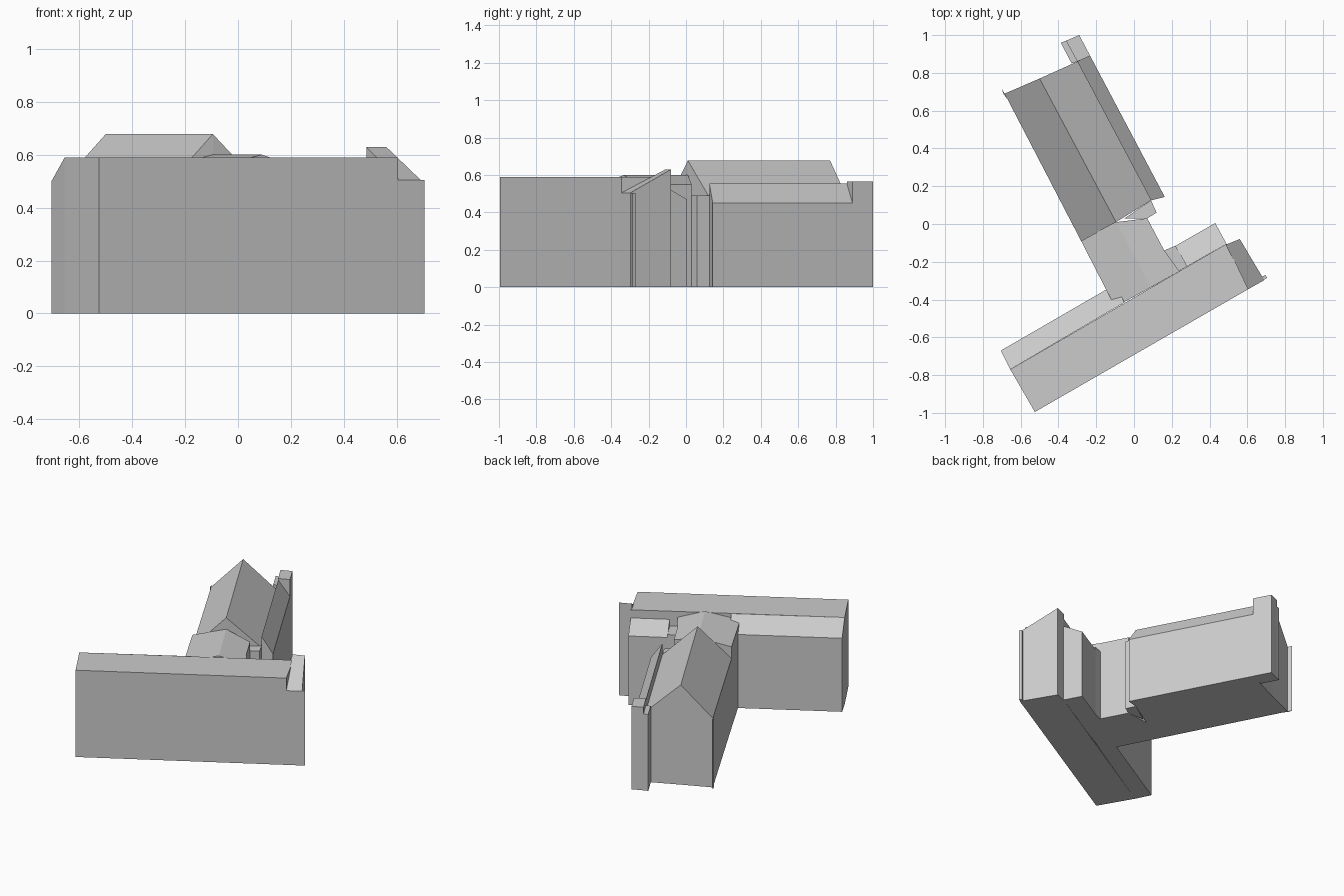
import bpy, bmesh

cube = bpy.data.objects.get("Cube")
if cube:
    bpy.data.objects.remove(cube, do_unlink=True)

grey = bpy.data.materials.new("plain_grey")
grey.use_nodes = True
colour = (0.6, 0.6, 0.6, 1)
grey.diffuse_color = colour
grey.node_tree.nodes["Principled BSDF"].inputs["Base Color"].default_value = colour


def block(name, *top):
    """Solid from the ground up to the roof outline, given as (x, y, z) corners."""
    bm = bmesh.new()
    upper = [bm.verts.new(p) for p in top]
    lower = [bm.verts.new((x, y, 0)) for x, y, z in top]
    bm.faces.new(upper)
    bm.faces.new(lower[::-1])
    for i in range(len(top)):
        j = (i + 1) % len(top)
        bm.faces.new((upper[i], lower[i], lower[j], upper[j]))
    bmesh.ops.recalc_face_normals(bm, faces=bm.faces)
    mesh = bpy.data.meshes.new(name)
    bm.to_mesh(mesh)
    bm.free()
    mesh.materials.append(grey)
    obj = bpy.data.objects.new(name, mesh)
    bpy.context.collection.objects.link(obj)


def at(point, z):
    return (*point, z)


# Front range: flat roof, rear lean-to slopes and raised end bay
FLAT = 0.59
front_r, front_l = (-0.525, -0.995), (0.605, -0.345)
back_l, back_r = (0.49, -0.105), (-0.655, -0.77)
block("front_range", *[at(p, FLAT) for p in (front_r, front_l, back_l, back_r)])
block("rear_slope_right", at(back_r, FLAT), (-0.05, -0.415, FLAT),
      (-0.1, -0.32, 0.5), (-0.705, -0.67, 0.5))
block("rear_slope_left", (0.28, -0.225, 0.535), at(back_l, 0.535),
      (0.43, 0.005, 0.47), (0.22, -0.115, 0.47))
block("rear_infill", (0.1, -0.33, 0.49), (0.28, -0.225, 0.49),
      (0.22, -0.115, 0.49), (0.16, -0.14, 0.49), (0.07, -0.19, 0.49))
block("end_bay", at(front_l, 0.505), (0.69, -0.297, 0.505),
      (0.56, -0.08, 0.63), (0.485, -0.11, 0.63))
block("end_pilaster", (0.68, -0.3, 0.505), (0.705, -0.285, 0.505),
      (0.695, -0.27, 0.505), (0.67, -0.285, 0.505))

# Link between the two ranges, with a shallow pitched roof
ridge_s, ridge_n = (0.09, -0.335), (-0.095, 0.01)
block("link_roof_right", at(ridge_s, 0.6), at(ridge_n, 0.6),
      (-0.28, -0.09, 0.55), (-0.1, -0.44, 0.55))
block("link_roof_left", at(ridge_n, 0.6), at(ridge_s, 0.6),
      (0.24, -0.25, 0.55), (0.16, -0.14, 0.55), (0.07, 0.03, 0.55))
block("link_step", (-0.05, 0.03, 0.49), (0.07, 0.03, 0.49),
      (0.12, 0.06, 0.49), (0.09, 0.125, 0.49))

# Rear wing: steep gabled roof with a raised aisle along one side
far_ridge = (-0.5, 0.77)
aisle_s, aisle_n = (0.09, 0.125), (-0.3, 0.86)
block("wing_roof_right", at(ridge_n, 0.678), at(far_ridge, 0.678),
      (-0.685, 0.69, 0.47), (-0.28, -0.09, 0.47))
block("wing_roof_left", at(far_ridge, 0.678), at(ridge_n, 0.678),
      at(aisle_s, 0.48), at(aisle_n, 0.48))
block("wing_aisle", at(aisle_n, 0.555), at(aisle_s, 0.555),
      (0.163, 0.143, 0.45), (-0.232, 0.89, 0.45))
block("corner_pilaster", (-0.7, 0.715, 0.47), (-0.685, 0.69, 0.47),
      (-0.67, 0.66, 0.47), (-0.692, 0.69, 0.47))

# Stack at the far end of the aisle
block("stack", (-0.36, 0.97, 0.565), (-0.29, 1.0, 0.565),
      (-0.232, 0.89, 0.565), aisle_n + (0.565,))
block("stack_shoulder", (-0.388, 0.96, 0.52), (-0.36, 0.97, 0.52),
      aisle_n + (0.52,), (-0.33, 0.85, 0.52))
